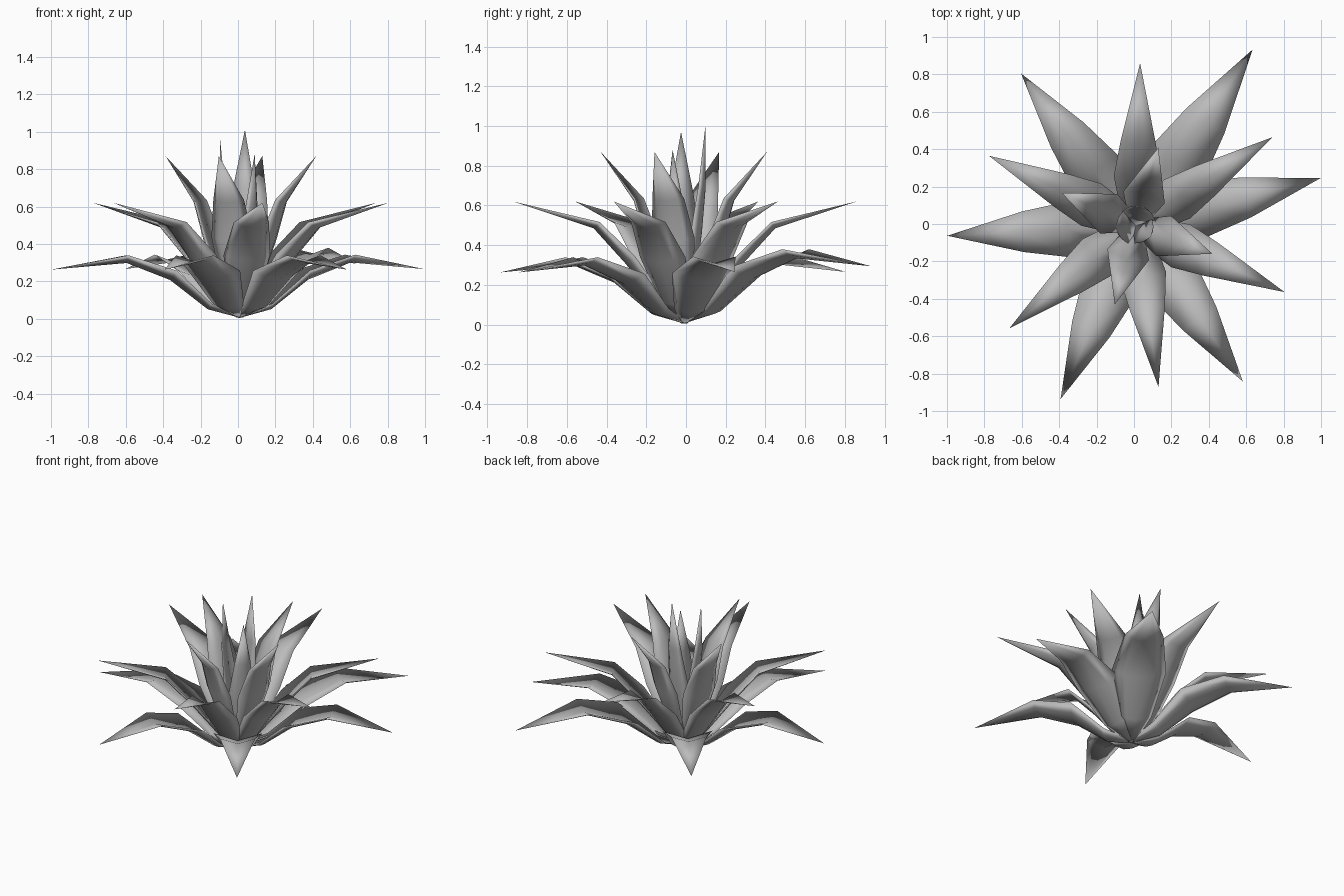
import bpy
import bmesh
import math
from mathutils import Vector

cube = bpy.data.objects.get("Cube")
if cube:
    bpy.data.objects.remove(cube, do_unlink=True)

grey = bpy.data.materials.new("leaf grey")
grey.use_nodes = True
COLOUR = (0.5, 0.5, 0.5, 1)
grey.diffuse_color = COLOUR
grey.node_tree.nodes["Principled BSDF"].inputs["Base Color"].default_value = COLOUR

AXIS = Vector((0.01, -0.01, 0.0))

# Leaf section in half widths: keel, left underside and edge,
# upper midline, right edge and underside
SECTION = [(0, 0), (0.55, 0.13), (1, 0.38), (0, 0.08), (-1, 0.38), (-0.55, 0.13)]


def make_leaf(name, angle, profile, scale):
    """Closed, cupped leaf: profile rows are (radius, height, half width)."""
    a = math.radians(angle)
    out = Vector((math.cos(a), math.sin(a), 0))
    side = Vector((-math.sin(a), math.cos(a), 0))
    up = Vector((0, 0, 1))
    spine = [AXIS + (out * r + up * z) * scale for r, z, w in profile]
    bm = bmesh.new()
    rings = []
    for i, (r, z, w) in enumerate(profile[:-1]):
        # Edges rise along the normal of the leaf's upper side
        along = (spine[i + 1] - spine[max(i - 1, 0)]).normalized()
        normal = along.cross(side)
        if normal.dot(up - out) < 0:
            normal = -normal
        half = w * scale
        rings.append([bm.verts.new(spine[i] + (side * s + normal * n) * half)
                      for s, n in SECTION])
    tip = bm.verts.new(spine[-1])
    for j in range(len(SECTION)):
        k = (j + 1) % len(SECTION)
        for low, high in zip(rings, rings[1:]):
            bm.faces.new((low[j], low[k], high[k], high[j]))
        bm.faces.new((rings[-1][j], rings[-1][k], tip))
    bm.faces.new(rings[0])
    bmesh.ops.recalc_face_normals(bm, faces=bm.faces)
    mesh = bpy.data.meshes.new(name)
    bm.to_mesh(mesh)
    bm.free()
    mesh.materials.append(grey)
    mesh.shade_smooth()
    leaf = bpy.data.objects.new(name, mesh)
    bpy.context.collection.objects.link(leaf)


# Leaf profiles for each ring, from the root to the tip
LOW = [(0, 0.005, 0.02), (0.17, 0.05, 0.09), (0.37, 0.205, 0.15),
       (0.60, 0.295, 0.108), (1.0, 0.26, 0)]
MIDDLE = [(0, 0.005, 0.02), (0.13, 0.10, 0.09), (0.30, 0.31, 0.125),
          (0.46, 0.485, 0.095), (0.87, 0.62, 0)]
INNER = [(0, 0.005, 0.02), (0.09, 0.12, 0.07), (0.20, 0.42, 0.115),
         (0.26, 0.62, 0.085), (0.435, 0.87, 0)]
CENTRE = [(0, 0.005, 0.02), (0.05, 0.15, 0.06), (0.09, 0.45, 0.09),
          (0.11, 0.68, 0.06), (0.11, 0.99, 0)]

# Each ring: profile and (direction, scale) of every leaf
RINGS = {
    "low_leaf": (LOW, [(14.5, 1.02), (56.5, 1.13), (127, 1.02), (183, 1.01),
                       (246.5, 1.01), (304.5, 1.01)]),
    "middle_leaf": (MIDDLE, [(33, 1), (88.5, 1), (154.5, 1), (219, 1),
                             (278, 1), (336, 1)]),
    "inner_leaf": (INNER, [(74, 1), (156, 1), (255, 1), (340, 1)]),
    "centre_leaf": (CENTRE, [(76, 1.02), (188, 0.98), (324, 0.89)]),
}
for ring, (profile, leaves) in RINGS.items():
    for number, (angle, scale) in enumerate(leaves, 1):
        make_leaf(f"{ring}_{number}", angle, profile, scale)
